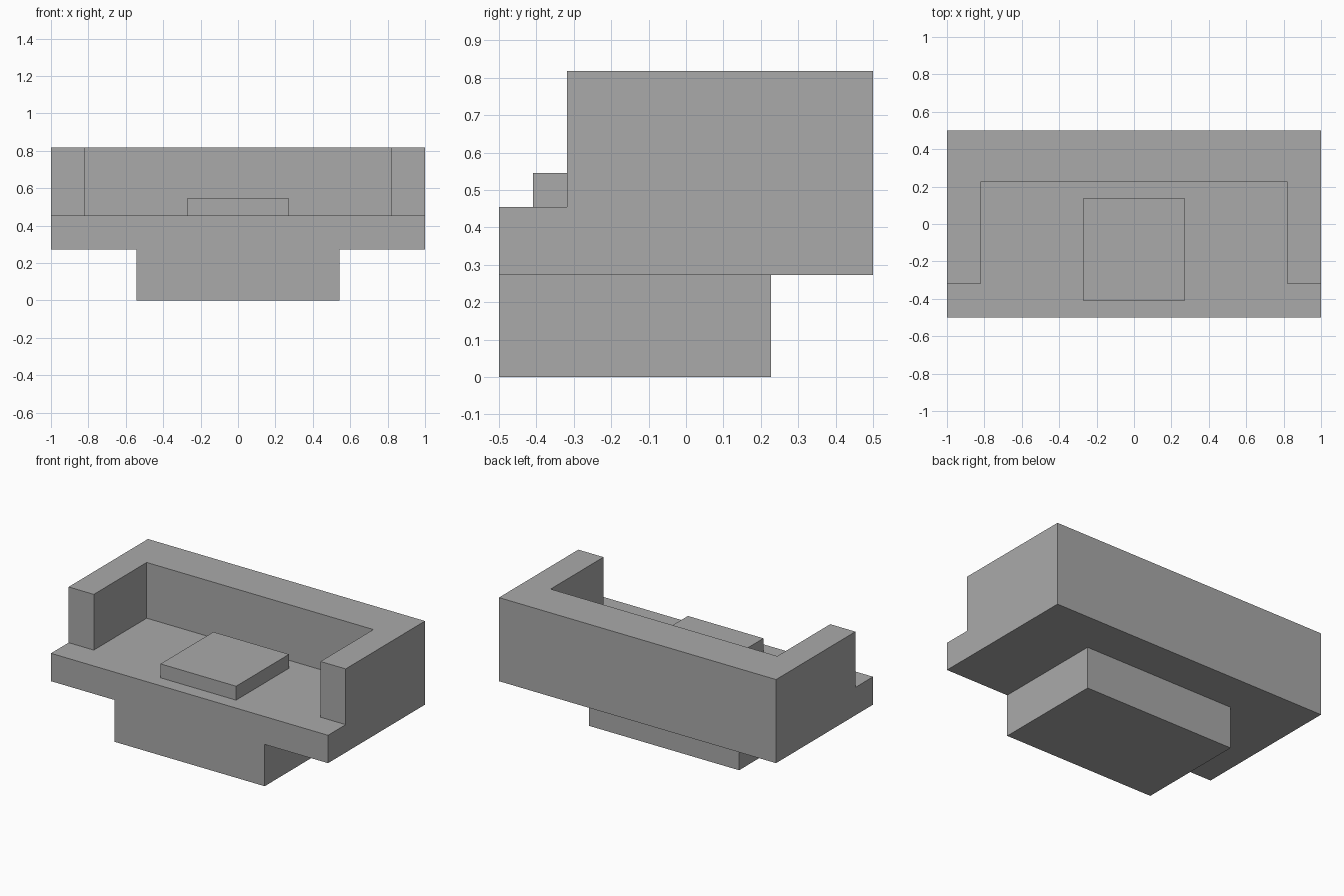
import bpy
import bmesh

U = 1 / 11  # building module

default = bpy.data.objects.get("Cube")
if default:
    bpy.data.objects.remove(default, do_unlink=True)

grey = bpy.data.materials.new("plain grey")
grey.use_nodes = True
colour = (0.4, 0.4, 0.4, 1)
grey.diffuse_color = colour
grey.node_tree.nodes["Principled BSDF"].inputs["Base Color"].default_value = colour


def prism(name, outline, bottom, top):
    """Extrude a plan outline between two heights, all in modules."""
    bm = bmesh.new()
    base = bm.faces.new([bm.verts.new((x * U, y * U, bottom * U)) for x, y in outline])
    grown = bmesh.ops.extrude_face_region(bm, geom=[base])["geom"]
    risen = [v for v in grown if isinstance(v, bmesh.types.BMVert)]
    bmesh.ops.translate(bm, verts=risen, vec=(0, 0, (top - bottom) * U))
    bmesh.ops.recalc_face_normals(bm, faces=bm.faces)
    mesh = bpy.data.meshes.new(name)
    bm.to_mesh(mesh)
    bm.free()
    mesh.materials.append(grey)
    obj = bpy.data.objects.new(name, mesh)
    bpy.context.collection.objects.link(obj)
    return obj


def block(name, half_width, front, back, bottom, top):
    w = half_width
    return prism(name, [(-w, front), (w, front), (w, back), (-w, back)], bottom, top)


# Wide seat deck
sofa = block("sofa_body", 11, -5.5, 5.5, 3, 5)

# U-shaped back and arms, starting inside the deck
half = [(11, 5.5), (11, -3.5), (9, -3.5), (9, 2.5)]
outline = half + [(-x, y) for x, y in reversed(half)]
back_and_arms = prism("back_and_arms", outline, 4, 9)

# Pedestal below and cushion on top
pedestal = block("pedestal", 6 - 0.03, -5.5, 2.5, 0, 4)
cushion = block("seat_cushion", 3, -4.5, 1.5, 5, 6)

# Join deck, arms and pedestal into one clean shell
for part in (back_and_arms, pedestal):
    part.hide_render = True
    union = sofa.modifiers.new("join_" + part.name, "BOOLEAN")
    union.operation = "UNION"
    union.solver = "EXACT"
    union.object = part

bpy.context.view_layer.update()
evaluated = sofa.evaluated_get(bpy.context.evaluated_depsgraph_get())
joined = bpy.data.meshes.new_from_object(evaluated)
sofa.modifiers.clear()
sofa.data = joined
for part in (back_and_arms, pedestal):
    bpy.data.objects.remove(part, do_unlink=True)

# Merge flat neighbouring faces
bm = bmesh.new()
bm.from_mesh(joined)
bmesh.ops.remove_doubles(bm, verts=bm.verts, dist=0.0001)
bmesh.ops.dissolve_limit(bm, angle_limit=0.01, verts=bm.verts, edges=bm.edges)
bm.to_mesh(joined)
bm.free()
